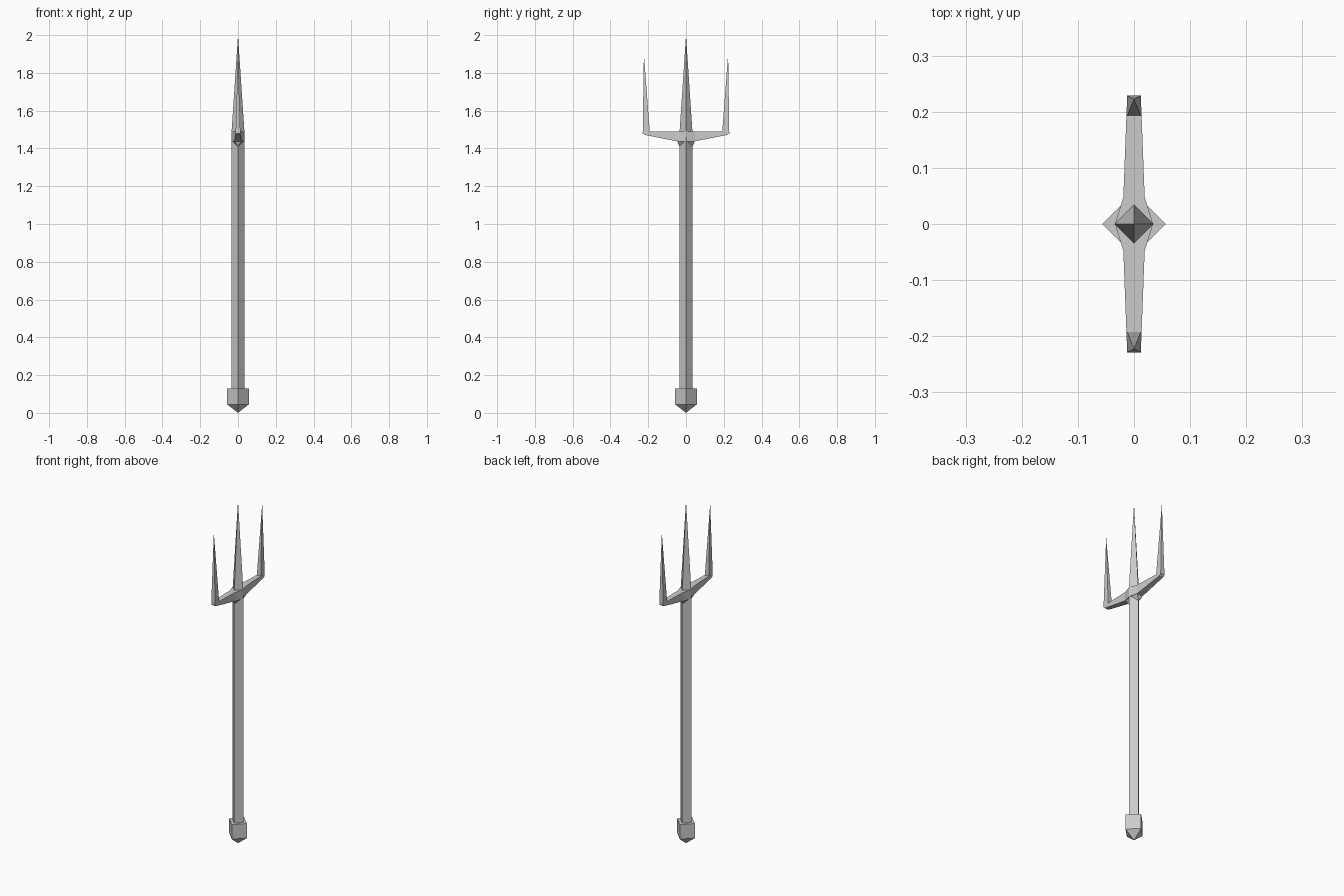
import bpy, bmesh

if "Cube" in bpy.data.objects:
    bpy.data.objects.remove(bpy.data.objects["Cube"])


def make(name, bm):
    bmesh.ops.recalc_face_normals(bm, faces=bm.faces)
    mesh = bpy.data.meshes.new(name)
    bm.to_mesh(mesh)
    bm.free()
    obj = bpy.data.objects.new(name, mesh)
    bpy.context.collection.objects.link(obj)
    return obj


def loft(name, rings, tip=None):
    """Join four-point rings; close with caps or a pointed tip."""
    bm = bmesh.new()
    vs = [[bm.verts.new(p) for p in r] for r in rings]
    for a, b in zip(vs, vs[1:]):
        for i in range(4):
            j = (i + 1) % 4
            bm.faces.new((a[i], a[j], b[j], b[i]))
    bm.faces.new(vs[0])
    if tip:
        t = bm.verts.new(tip)
        for i in range(4):
            bm.faces.new((vs[-1][i], vs[-1][(i + 1) % 4], t))
    else:
        bm.faces.new(vs[-1])
    return make(name, bm)


def diamond(r, z):
    return [(r, 0, z), (0, r, z), (-r, 0, z), (0, -r, z)]


# Shaft, pommel and centre tine
loft("shaft", [diamond(0.035, 0.1), diamond(0.035, 1.46)])
loft("pommel", [diamond(0.057, 0.13), diamond(0.057, 0.045)], (0, 0, 0))
loft("centre_tine", [diamond(0.034, 1.45), diamond(0.034, 1.49)], (0, 0, 2))

# Crossbar: tapered from a flared hub to chamfered ends (y, half width, bottom z)
half = [(0.048, 0.019, 1.438), (0.22, 0.0125, 1.472), (0.229, 0.0125, 1.48)]
stations = [(-y, w, z) for y, w, z in reversed(half)] + [(0, 0.034, 1.436)] + half
loft("crossbar", [[(-w, y, zb), (w, y, zb), (w, y, 1.49), (-w, y, 1.49)]
                  for y, w, zb in stations])

for s, side in ((-1, "left"), (1, "right")):
    # Side tine
    w = 0.0125
    loft(side + "_tine", [[(x, s * y, 1.489) for x, y in
                           ((-w, 0.192), (w, 0.192), (w, 0.229), (-w, 0.229))]],
         (0, s * 0.223, 1.9))
    # Small wedge under the crossbar
    bm = bmesh.new()
    for x, y, z in ((-0.019, 0.047, 1.439), (0.019, 0.047, 1.439),
                    (-0.03, 0.004, 1.439), (0.03, 0.004, 1.439), (0, 0.035, 1.41)):
        bm.verts.new((x, s * y, z))
    bmesh.ops.convex_hull(bm, input=bm.verts)
    make(side + "_wedge", bm)
